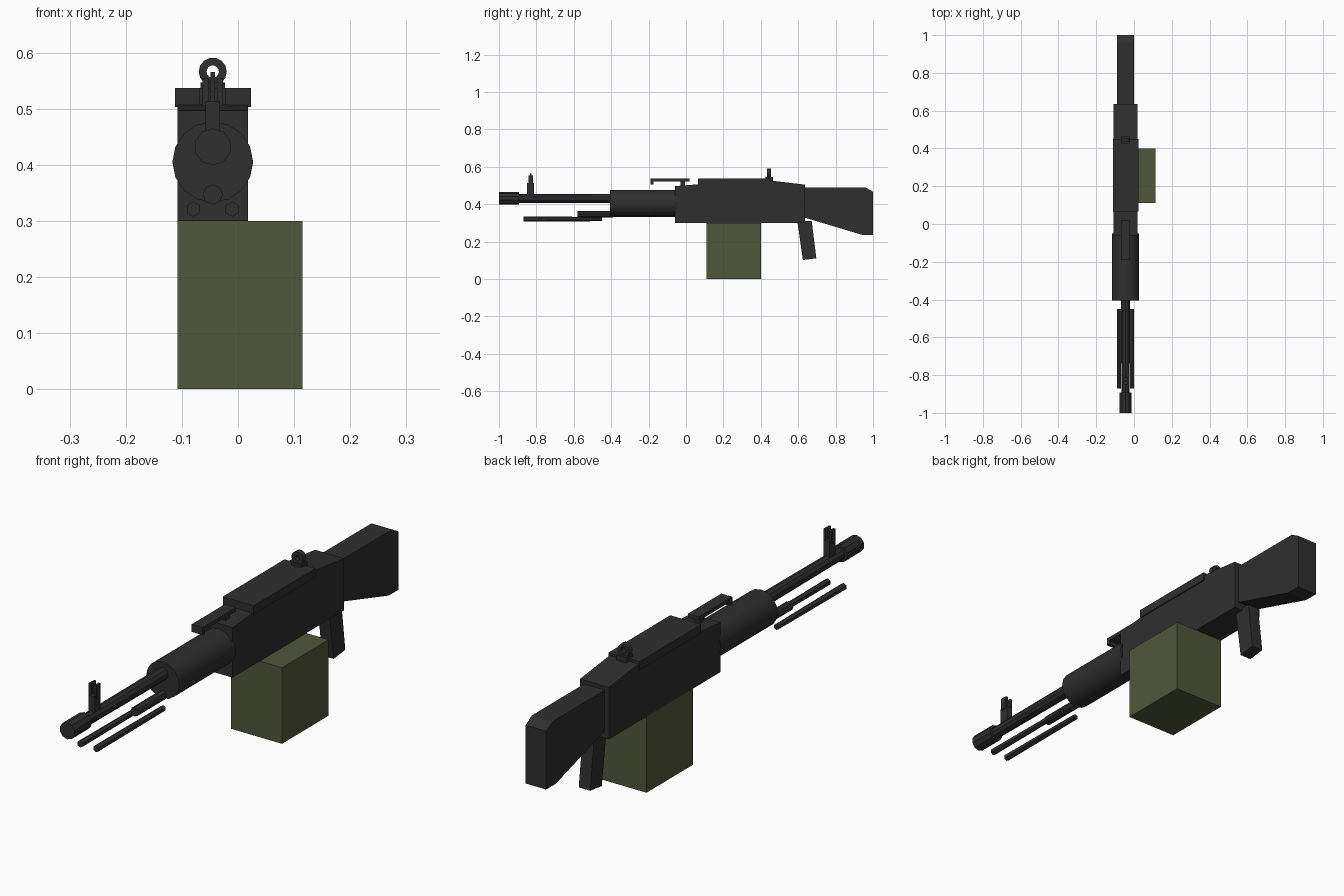
import bpy, bmesh, math
from mathutils import Matrix

if "Cube" in bpy.data.objects:
    bpy.data.objects.remove(bpy.data.objects["Cube"])

CX = -0.045  # centre line of the body


def material(name, rgb):
    m = bpy.data.materials.new(name)
    m.diffuse_color = (*rgb, 1)
    m.use_nodes = True
    m.node_tree.nodes["Principled BSDF"].inputs["Base Color"].default_value = m.diffuse_color
    return m


DARK = material("dark_metal", (0.028, 0.028, 0.028))
GREEN = material("olive_green", (0.08, 0.095, 0.043))


def finish(name, bm, mat):
    bmesh.ops.recalc_face_normals(bm, faces=bm.faces)
    me = bpy.data.meshes.new(name)
    bm.to_mesh(me)
    bm.free()
    me.materials.append(mat)
    ob = bpy.data.objects.new(name, me)
    bpy.context.collection.objects.link(ob)
    return ob


def profile(name, pts, x0, x1, mat=DARK):
    """Extrude a (y, z) outline from x0 to x1."""
    bm = bmesh.new()
    f = bm.faces.new([bm.verts.new((x0, y, z)) for y, z in pts])
    r = bmesh.ops.extrude_face_region(bm, geom=[f])
    for v in r["geom"]:
        if isinstance(v, bmesh.types.BMVert):
            v.co.x = x1
    return finish(name, bm, mat)


def box(name, x0, x1, y0, y1, z0, z1, mat=DARK):
    return profile(name, [(y0, z0), (y1, z0), (y1, z1), (y0, z1)], x0, x1, mat)


def tube(name, x, z, y0, y1, r0, r1, sides, smooth=False):
    """Cylinder or cone along y; r0 at the front, r1 at the back."""
    bm = bmesh.new()
    mtx = Matrix.Translation((x, (y0 + y1) / 2, z)) @ Matrix.Rotation(-math.pi / 2, 4, 'X')
    bmesh.ops.create_cone(bm, cap_ends=True, segments=sides, radius1=r0,
                          radius2=r1, depth=y1 - y0, matrix=mtx)
    if smooth:
        for f in bm.faces:
            f.smooth = len(f.verts) == 4
    return finish(name, bm, DARK)


def ring(name, x, z, y0, y1, r_out, r_in, sides):
    bm = bmesh.new()
    loops = []
    for y, r in ((y0, r_out), (y1, r_out), (y1, r_in), (y0, r_in)):
        loops.append([bm.verts.new((x + r * math.cos(a), y, z + r * math.sin(a)))
                      for a in (2 * math.pi * i / sides for i in range(sides))])
    for k in range(4):
        a, b = loops[k], loops[(k + 1) % 4]
        for i in range(sides):
            j = (i + 1) % sides
            bm.faces.new((a[i], a[j], b[j], b[i]))
    return finish(name, bm, DARK)


# Main body with the sloped rear top
profile("receiver", [(-0.06, 0.30), (0.635, 0.30), (0.635, 0.505), (0.45, 0.527),
                     (0.07, 0.507), (-0.06, 0.497)], -0.108, 0.018)
box("top_cover", -0.112, 0.023, 0.065, 0.45, 0.503, 0.537)

# Shoulder stock and grip
profile("stock", [(0.63, 0.33), (0.94, 0.237), (1.0, 0.237), (1.0, 0.467),
                  (0.96, 0.49), (0.63, 0.49)], -0.09, 0.0)
profile("grip", [(0.595, 0.31), (0.625, 0.102), (0.697, 0.111), (0.672, 0.31)],
        CX - 0.025, CX + 0.025)

# Box under the body, offset to one side
box("storage_box", -0.108, 0.115, 0.11, 0.40, 0.0, 0.30, GREEN)

# Tubes
tube("handguard", CX, 0.405, -0.405, -0.05, 0.072, 0.072, 16, True)
tube("barrel", CX, 0.431, -0.91, -0.39, 0.023, 0.025, 10)
tube("muzzle", CX, 0.432, -1.0, -0.893, 0.033, 0.033, 10)
tube("gas_tube", CX, 0.347, -0.58, -0.39, 0.018, 0.018, 8)

# Folded legs
for side, s in (("left", -1), ("right", 1)):
    tube(side + "_leg", CX + s * 0.0345, 0.321, -0.87, -0.45, 0.0135, 0.0115, 6)

# Front sight: post, two prongs and a pin
box("front_sight_post", CX - 0.013, CX + 0.013, -0.85, -0.812, 0.44, 0.513)
for side, s in (("left", -1), ("right", 1)):
    xs = sorted((CX + s * 0.008, CX + s * 0.018))
    box(side + "_sight_prong", *xs, -0.842, -0.817, 0.505, 0.555)
box("front_sight_pin", CX - 0.004, CX + 0.004, -0.834, -0.825, 0.505, 0.565)

# Carry handle
profile("carry_handle", [(-0.19, 0.507), (-0.175, 0.507), (-0.175, 0.522), (0.018, 0.522),
                         (0.018, 0.537), (-0.19, 0.537)], CX - 0.024, CX + 0.024)
box("handle_mount", CX - 0.012, CX + 0.012, -0.03, -0.005, 0.49, 0.525)

# Rear sight
box("rear_sight_base", CX - 0.022, CX + 0.022, 0.425, 0.465, 0.52, 0.547)
ring("rear_sight_ring", CX, 0.566, 0.433, 0.455, 0.025, 0.011, 14)
